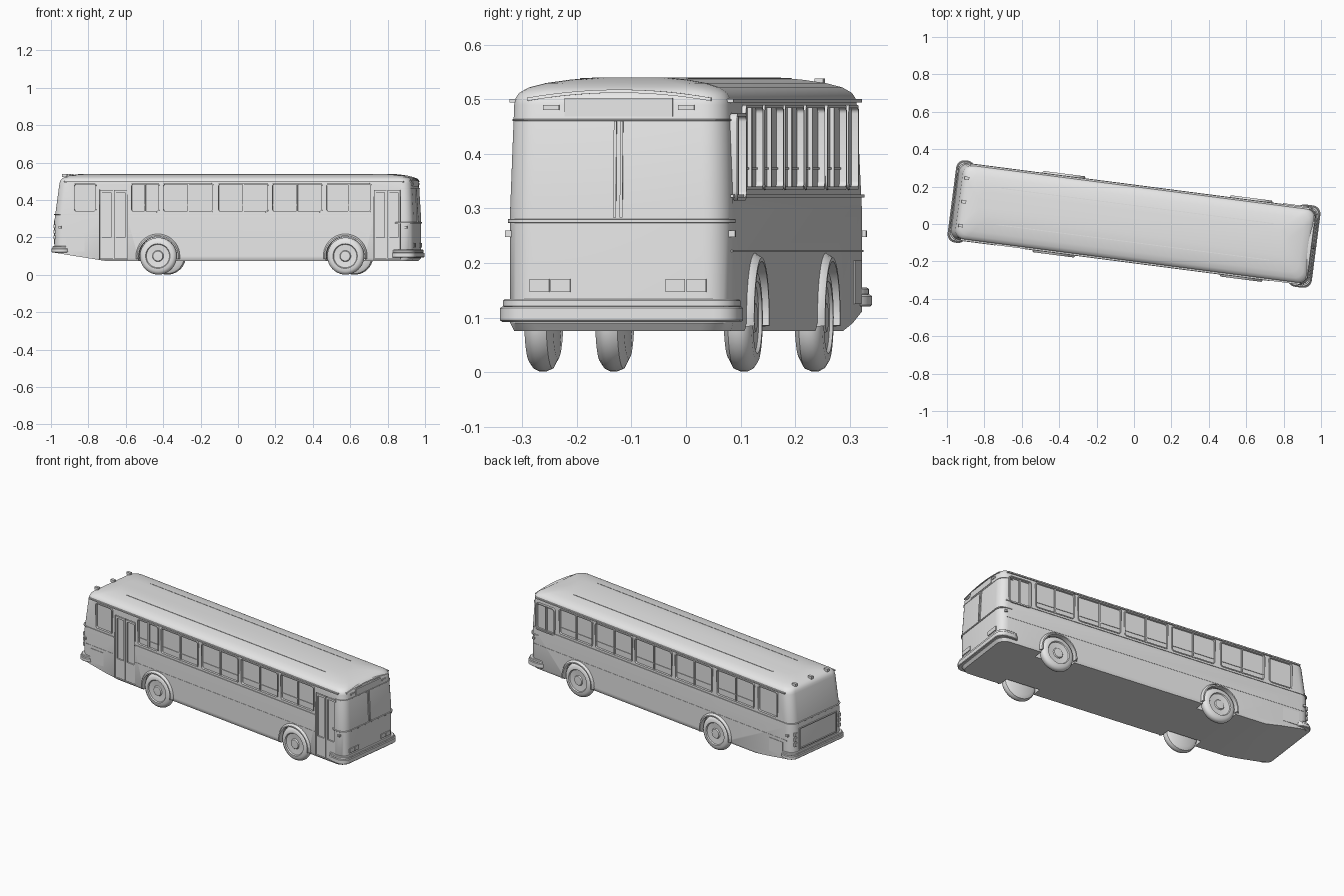
import bpy, bmesh, math
from mathutils import Matrix, Vector

cube = bpy.data.objects.get("Cube")
if cube:
    bpy.data.objects.remove(cube)

grey = bpy.data.materials.new("body_grey")
grey.use_nodes = True
GREY = (0.8, 0.8, 0.8, 1)
grey.diffuse_color = GREY
grey.node_tree.nodes["Principled BSDF"].inputs["Base Color"].default_value = GREY
parts = []


def finish(name, bm, angle=35):
    bmesh.ops.recalc_face_normals(bm, faces=bm.faces)
    me = bpy.data.meshes.new(name)
    bm.to_mesh(me)
    bm.free()
    me.materials.append(grey)
    ob = bpy.data.objects.new(name, me)
    bpy.context.collection.objects.link(ob)
    parts.append(ob)
    return ob


def outline(x0, x1, hw, r, n=6):
    """Rounded rectangle, symmetric about the y axis."""
    pts = []
    for k, (cx, cy) in enumerate([(x1 - r, hw - r), (x0 + r, hw - r),
                                  (x0 + r, r - hw), (x1 - r, r - hw)]):
        for i in range(n + 1):
            a = math.pi / 2 * (k + i / n)
            pts.append((cx + r * math.cos(a), cy + r * math.sin(a)))
    return pts


def bridge(bm, a, b):
    for i in range(len(a)):
        j = (i + 1) % len(a)
        bm.faces.new((a[i], a[j], b[j], b[i]))


def loft(rings):
    """Stack of rounded plan outlines: (z, x0, x1, half width, radius)."""
    bm = bmesh.new()
    loops = [[bm.verts.new((x, y, z)) for x, y in outline(x0, x1, hw, r)]
             for z, x0, x1, hw, r in rings]
    for a, b in zip(loops, loops[1:]):
        bridge(bm, a, b)
    bm.faces.new(loops[0])
    bm.faces.new(loops[-1])
    return bm


def add_box(bm, x0, x1, y0, y1, z0, z1, tilt=0):
    mid = Vector((x0 + x1, y0 + y1, z0 + z1)) / 2
    m = Matrix.Translation(mid) @ Matrix.Rotation(tilt, 4, 'Y') @ \
        Matrix.Diagonal((x1 - x0, y1 - y0, z1 - z0, 1))
    bmesh.ops.create_cube(bm, size=1, matrix=m)


def boxes(name, rows):
    bm = bmesh.new()
    for row in rows:
        add_box(bm, *row)
    return finish(name, bm)


def side_box(side, x0, x1, a, b, z0, z1):
    lo, hi = sorted((side * a, side * b))
    return (x0, x1, lo, hi, z0, z1)


def frame(name, x0, x1, z0, z1, side, y0=0.193, y1=0.208, w=0.006):
    """Rounded raised window frame on one side."""
    bm = bmesh.new()
    cz, h = (z0 + z1) / 2, (z1 - z0) / 2
    loops = []
    for y, d in ((y0, 0), (y1, 0), (y1, w), (y0, w)):
        pts = outline(x0 + d, x1 - d, h - d, 0.016 - d, 4)
        loops.append([bm.verts.new((x, side * y, cz + z)) for x, z in pts])
    for i in range(4):
        bridge(bm, loops[i], loops[(i + 1) % 4])
    return finish(name, bm)


def lathe(name, profile, x, y, z, side):
    """Spin a (radius, depth) profile about the sideways axis."""
    bm = bmesh.new()
    vs = [bm.verts.new((r, d * side, 0)) for r, d in profile]
    es = [bm.edges.new(p) for p in zip(vs, vs[1:])]
    bmesh.ops.spin(bm, geom=vs + es, cent=(0, 0, 0), axis=(0, 1, 0),
                   angle=2 * math.pi, steps=40, use_duplicate=False)
    bmesh.ops.remove_doubles(bm, verts=bm.verts, dist=1e-5)
    bmesh.ops.translate(bm, verts=bm.verts, vec=(x, y, z))
    return finish(name, bm)


# Layout
WHEELS = {"rear": -0.405, "front": 0.605}
Z0, Z1 = 0.334, 0.49
SHARED = [(-0.381, -0.105), (-0.084, 0.191), (0.207, 0.482), (0.499, 0.747)]
WINDOWS = {-1: [(-0.861, -0.737), (-0.553, -0.397)] + SHARED,
           1: [(-0.861, -0.715), (-0.689, -0.411)] + SHARED}
DOORS = {"rear": (-0.72, -0.569), "front": (0.757, 0.903)}
DRIVER = (0.775, 0.915)

# Body shell with crowned roof
rings = [(0.075, -0.962, 0.955, 0.2, 0.05), (0.09, -0.968, 0.967, 0.206, 0.05),
         (0.3, -0.968, 0.967, 0.206, 0.05), (0.49, -0.943, 0.956, 0.2, 0.05)]
for z, d in ((0.502, 0.002), (0.512, 0.008), (0.522, 0.024), (0.53, 0.052),
             (0.536, 0.09), (0.54, 0.13)):
    rings.append((z, -0.94 + d * 0.8, 0.955 - d, 0.2 - d, 0.05))
bm = loft(rings)
cut = bmesh.ops.bisect_plane(bm, geom=bm.verts[:] + bm.edges[:] + bm.faces[:],
                             plane_co=(-0.72, 0, 0.079), plane_no=(-0.16, 0, -1),
                             clear_outer=True)
bmesh.ops.contextual_create(
    bm, geom=[e for e in cut["geom_cut"] if isinstance(e, bmesh.types.BMEdge)])
body = finish("body_shell", bm)

# Recesses for wheels, windows and doors
bm = bmesh.new()
for side in (-1, 1):
    for x in WHEELS.values():
        m = Matrix.Translation((x, side * 0.2, 0.1)) @ Matrix.Rotation(math.pi / 2, 4, 'X')
        bmesh.ops.create_cone(bm, cap_ends=True, segments=40, radius1=0.107,
                              radius2=0.107, depth=0.12, matrix=m)
    for x0, x1 in WINDOWS[side]:
        add_box(bm, *side_box(side, x0 + .004, x1 - .004, .195, .25, Z0 + .004, Z1 - .004))
for x0, x1 in DOORS.values():
    add_box(bm, *side_box(-1, x0, x1, 0.194, 0.25, 0.083, 0.457))
add_box(bm, *side_box(1, DRIVER[0] + .004, DRIVER[1] - .004, .195, .25, .319, .471))
cutter = finish("recess_cutter", bm)
cutter.hide_render = True
mod = body.modifiers.new("recesses", 'BOOLEAN')
mod.operation = 'DIFFERENCE'
mod.solver = 'EXACT'
mod.object = cutter
bpy.context.view_layer.objects.active = body
bpy.ops.object.modifier_apply(modifier=mod.name)
parts.remove(cutter)
bpy.data.objects.remove(cutter)

# Side windows, sliding sashes and trim
for side, label in ((-1, "right"), (1, "left")):
    bars = []
    for i, (x0, x1) in enumerate(WINDOWS[side]):
        frame(f"{label}_window_frame_{i + 1}", x0, x1, Z0, Z1, side)
        if i:
            c = (x0 + x1) / 2
            bars.append(side_box(side, c - .004, c + .004, .19, .203, Z0 + .004, Z1 - .004))
            bars.append(side_box(side, x0, x1, .19, .198, .371, .375))
    boxes(f"{label}_window_bars", bars)
    boxes(f"{label}_gutter", [side_box(side, -0.91, 0.92, 0.19, 0.207, 0.494, 0.501)])
    spans = [(-0.93, -0.72), (-0.569, 0.757)] if side < 0 else [(-0.93, 0.93)]
    boxes(f"{label}_belt_trim",
          [side_box(side, a, b, .2, .209, .32, .326) for a, b in spans] +
          [side_box(side, a, b, .2, .2075, .22, .2235) for a, b in spans])
    boxes(f"{label}_side_markers",
          [side_box(side, x, x + .014, .2, .213, .248, .26) for x in (-.94, .925)])
    boxes(f"{label}_rear_vent", [side_box(side, -.9, -.8, .2, .2085, .125, .205)])
    boxes(f"{label}_roof_rail", [side_box(side, -.73, .74, .096, .1, .53, .539)])

frame("driver_window_frame", *DRIVER, 0.315, 0.475, 1, y1=0.213)
boxes("driver_window_bar", [(0.841, 0.849, 0.19, 0.207, 0.319, 0.471)])

# Folding doors on the right side
for label, (x0, x1) in DOORS.items():
    w = (x1 - x0) / 2
    rows = []
    for k in range(2):
        a = x0 + k * w + 0.003
        b = a + w - 0.006
        rows += [(a, a + .01, -.202, -.19, .087, .453), (b - .01, b, -.202, -.19, .087, .453)]
        rows += [(a, b, -.202, -.19, lo, hi) for lo, hi in ((.087, .2), (.441, .453))]
    boxes(f"{label}_door_leaves", rows)

# Wheels and arch flares
TYRE = [(0, -.026), (.075, -.026), (.094, -.016), (.099, -.004), (.099, .008),
        (.094, .018), (.082, .026), (.066, .027), (.062, .021), (.03, .018),
        (.026, .024), (0, .025)]
for side, label in ((-1, "right"), (1, "left")):
    for end, x in WHEELS.items():
        lathe(f"{end}_{label}_wheel", TYRE, x, side * 0.184, 0.1, side)
        bm = bmesh.new()
        prev = None
        for i in range(25):
            a = math.radians(-8 + 196 * i / 24)
            cur = [bm.verts.new((x + r * math.cos(a), side * y, .1 + r * math.sin(a)))
                   for r, y in ((.103, .19), (.103, .219), (.11, .219), (.119, .205), (.119, .19))]
            if prev:
                bridge(bm, prev, cur)
            else:
                bm.faces.new(cur)
            prev = cur
        bm.faces.new(prev)
        finish(f"{end}_{label}_arch_flare", bm)

# Bumpers and wrapped trim at both ends
def wrap(name, x0, x1, hw, z0, z1, c=0.003):
    ends = ((z0, c), (z0 + c, 0), (z1 - c, 0), (z1, c))
    return finish(name, loft([(z, x0 + d, x1 - d, hw - d, 0.045) for z, d in ends]))

wrap("front_bumper_lower", 0.85, 0.982, 0.222, 0.092, 0.12)
wrap("front_bumper_upper", 0.85, 0.977, 0.217, 0.118, 0.134)
wrap("rear_bumper_lower", -0.982, -0.88, 0.222, 0.12, 0.142)
wrap("rear_bumper_upper", -0.977, -0.88, 0.217, 0.14, 0.155)
wrap("front_belt_trim", 0.86, 0.971, 0.209, 0.273, 0.281, 0.001)
wrap("rear_belt_trim", -0.97, -0.86, 0.2085, 0.32, 0.326, 0.001)
wrap("windscreen_top_trim", 0.86, 0.9595, 0.2025, 0.46, 0.464, 0.001)

# Windscreen divider, destination sign, lamps
boxes("windscreen_divider",
      [(.957, .9675, v - .0025, v + .0025, .283, .46, -.058) for v in (-.006, .006)])
boxes("destination_sign", [(.95, .9595, -.1, .1, .469, .503)])
boxes("front_marker_lamps", [(.95, .961, s * .125 - .015, s * .125 + .015, .481, .49)
                             for s in (-1, 1)])
boxes("headlamps", [(.96, .972, s * v - .018, s * v + .018, .147, .171)
                    for s in (-1, 1) for v in (.106, .145)])
boxes("roof_marker_lamps", [(-.93, -.905, v - .008, v + .008, .522, .538)
                            for v in (-.128, 0, .128)])
boxes("tail_lamps", [(-.972, -.96, s * .175 - .01, s * .175 + .01, z, z + .02)
                     for s in (-1, 1) for z in (.19, .22, .25)])

# Engine hatch frame at the rear
boxes("engine_hatch_frame",
      [(-.973, -.96, -.15, .15, z, z + .006) for z in (.165, .285)] +
      [(-.973, -.96, s * .147 - .003, s * .147 + .003, .165, .291) for s in (-1, 1)])

# Brow over the windscreen
bm = bmesh.new()
prev = None
for i in range(17):
    v = -0.17 + 0.34 * i / 16
    z = 0.515 - 0.015 * (v / 0.17) ** 2
    cur = [bm.verts.new((x, v, z + h)) for x, h in ((.93, -.003), (.957, -.003), (.955, .003), (.93, .003))]
    if prev:
        bridge(bm, prev, cur)
    else:
        bm.faces.new(cur)
    prev = cur
bm.faces.new(prev)
finish("windscreen_brow", bm)

# Turn the whole bus slightly and shade it
turn = Matrix.Rotation(math.radians(-7.4), 4, 'Z')
bpy.ops.object.select_all(action='DESELECT')
for ob in parts:
    ob.data.transform(turn)
    ob.select_set(True)
bpy.context.view_layer.objects.active = body
bpy.ops.object.shade_smooth_by_angle(angle=math.radians(35))
